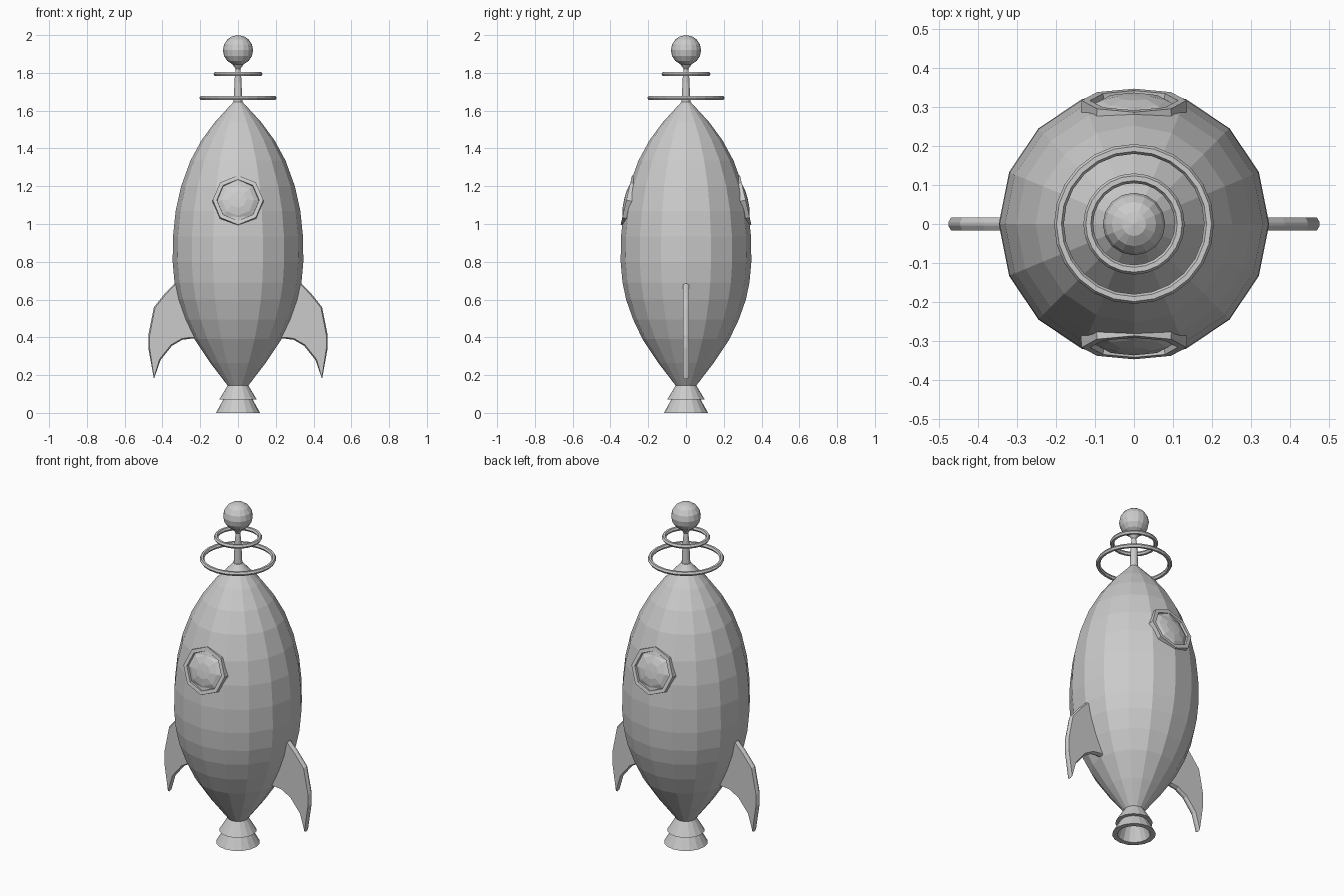
import bpy, bmesh, math
from mathutils import Matrix

cube = bpy.data.objects.get("Cube")
if cube:
    bpy.data.objects.remove(cube)

grey = bpy.data.materials.new("plain_grey")
grey.use_nodes = True
colour = (0.6, 0.6, 0.6, 1)
grey.diffuse_color = colour
grey.node_tree.nodes["Principled BSDF"].inputs["Base Color"].default_value = colour


def finish(name, bm):
    bmesh.ops.recalc_face_normals(bm, faces=bm.faces)
    mesh = bpy.data.meshes.new(name)
    bm.to_mesh(mesh)
    bm.free()
    mesh.materials.append(grey)
    obj = bpy.data.objects.new(name, mesh)
    bpy.context.collection.objects.link(obj)
    return obj


def lathe(name, profile, sides, closed=False, matrix=None):
    """Turn (radius, height) points around z; zero radius makes a pole."""
    bm = bmesh.new()
    rings = []
    for r, z in profile:
        count = sides if r > 0 else 1
        rings.append([bm.verts.new((r * math.cos(math.tau * i / sides),
                                    r * math.sin(math.tau * i / sides), z))
                      for i in range(count)])
    pairs = list(zip(rings, rings[1:]))
    if closed:
        pairs.append((rings[-1], rings[0]))
    for a, b in pairs:
        for i in range(sides):
            j = (i + 1) % sides
            corners = [a[i % len(a)], a[j % len(a)], b[j % len(b)], b[i % len(b)]]
            bm.faces.new(list(dict.fromkeys(corners)))
    if matrix:
        bm.transform(matrix)
    return finish(name, bm)


# Hull
lathe("hull", [(0, 0.145), (0.055, 0.145), (0.147, 0.265), (0.23, 0.39), (0.28, 0.495),
               (0.317, 0.6), (0.336, 0.69), (0.346, 0.8), (0.344, 0.935), (0.33, 1.07),
               (0.301, 1.2), (0.252, 1.335), (0.192, 1.445), (0.122, 1.54),
               (0.025, 1.645), (0, 1.65)], 16)

# Two-step exhaust nozzle, hollow underneath
lathe("nozzle", [(0, 0.145), (0.055, 0.145), (0.1, 0.07), (0.078, 0.07), (0.117, 0),
                 (0.088, 0), (0.055, 0.09), (0, 0.09)], 16)

# Antenna mast, ball and rings
lathe("antenna_mast", [(0, 1.63), (0.024, 1.63), (0.017, 1.78), (0.012, 1.82),
                       (0.03, 1.845), (0, 1.86)], 12)
ball = [(0.08 * math.sin(math.pi * k / 8), 1.92 - 0.08 * math.cos(math.pi * k / 8))
        for k in range(1, 8)]
lathe("antenna_ball", [(0, 1.84)] + ball + [(0, 2.0)], 16)
for name, radius, height in (("lower_ring", 0.192, 1.668), ("upper_ring", 0.117, 1.794)):
    tube = [(radius + 0.0125 * math.cos(math.tau * k / 6),
             height + 0.0125 * math.sin(math.tau * k / 6)) for k in range(6)]
    lathe(name, tube, 24, closed=True)

# Portholes on front and back, tipped to follow the hull
for side, turn in (("front", 0), ("back", math.pi)):
    place = (Matrix.Rotation(turn, 4, "Z") @ Matrix.Translation((0, -0.316, 1.127))
             @ Matrix.Rotation(math.radians(77), 4, "X"))
    lathe(side + "_porthole_frame", [(0.136, -0.03), (0.134, 0), (0.112, 0),
                                     (0.108, -0.03)], 8, True, place)
    lathe(side + "_porthole_glass", [(0.112, -0.015), (0.085, 0), (0.045, 0.01),
                                     (0, 0.012)], 8, False, place)

# Swept fins with a chamfered rim on both sides
outline = [(0.25, 0.64), (0.335, 0.685), (0.385, 0.635), (0.445, 0.56), (0.475, 0.41),
           (0.475, 0.345), (0.445, 0.18), (0.41, 0.28), (0.35, 0.355), (0.295, 0.387),
           (0.25, 0.393), (0.19, 0.393)]
for side, sign in (("left", 1), ("right", -1)):
    bm = bmesh.new()
    near, far = [[bm.verts.new((sign * x, y, z)) for x, z in outline]
                 for y in (-0.004, 0.004)]
    caps = [bm.faces.new(near), bm.faces.new(far)]
    for i in range(len(outline)):
        bm.faces.new((near[i - 1], near[i], far[i], far[i - 1]))
    bmesh.ops.recalc_face_normals(bm, faces=bm.faces)
    bmesh.ops.inset_individual(bm, faces=caps, thickness=0.007, depth=0.013)
    finish(side + "_fin", bm)
